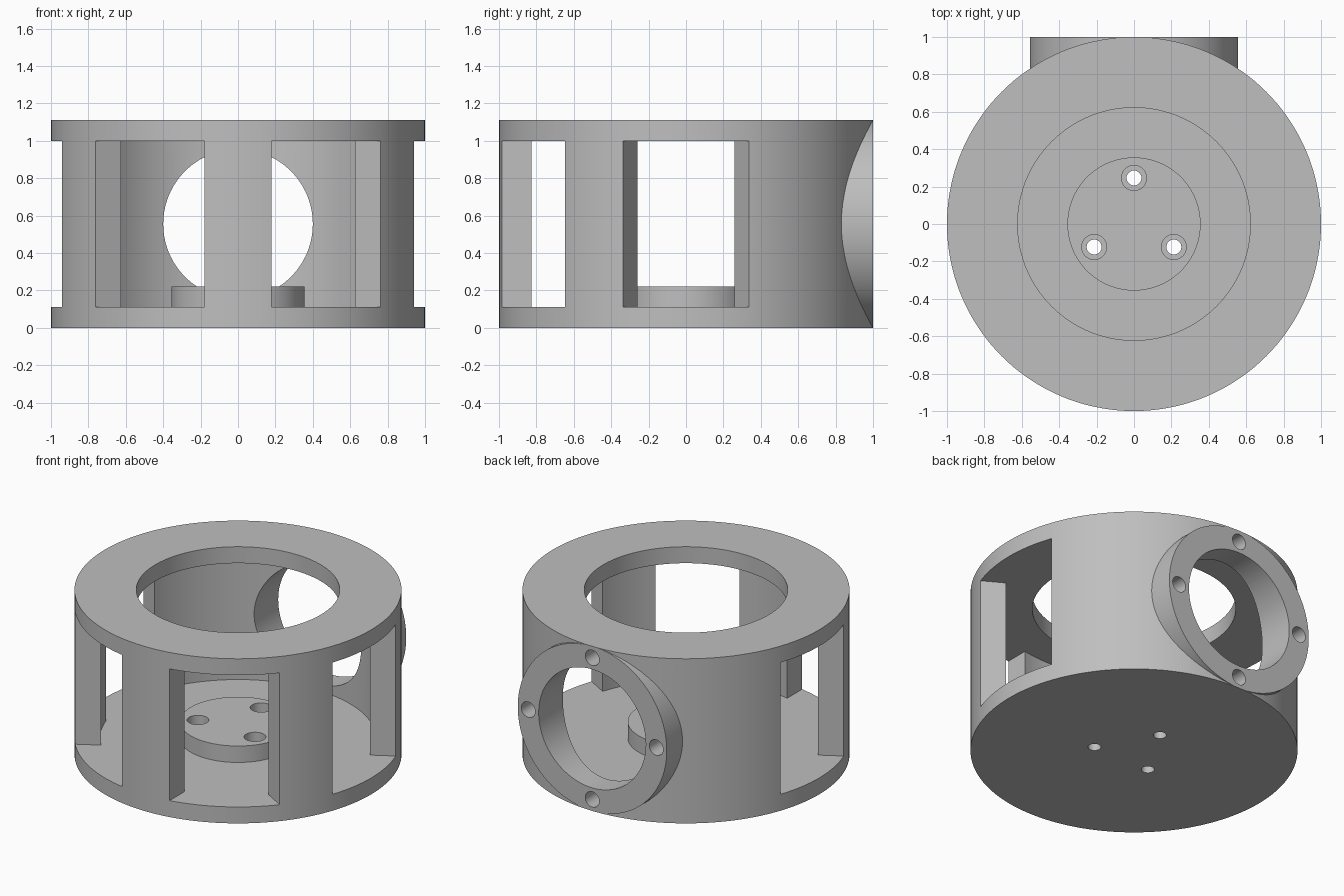
import bpy, bmesh, math
from mathutils import Matrix, Vector

cube = bpy.data.objects.get("Cube")
if cube:
    bpy.data.objects.remove(cube, do_unlink=True)

# Proportions
RADIUS, HEIGHT, PLATE = 1.0, 1.111, 0.111
INNER, OPENING, BOSS = 0.844, 0.622, 0.356
PILLAR_HALF = 0.178
MID = HEIGHT / 2
FLANGE, BORE = 0.556, 0.40

grey = bpy.data.materials.new("satin grey")
grey.use_nodes = True
colour = (0.52, 0.52, 0.52, 1)
grey.diffuse_color = colour
grey.node_tree.nodes["Principled BSDF"].inputs["Base Color"].default_value = colour


def new_object(name, bm):
    bmesh.ops.recalc_face_normals(bm, faces=bm.faces)
    mesh = bpy.data.meshes.new(name)
    bm.to_mesh(mesh)
    bm.free()
    mesh.materials.append(grey)
    obj = bpy.data.objects.new(name, mesh)
    bpy.context.collection.objects.link(obj)
    return obj


def lathe(name, profile, steps=144):
    """Closed (radius, z) profile turned about the z axis."""
    bm = bmesh.new()
    verts = [bm.verts.new((r, 0, z)) for r, z in profile]
    edges = [bm.edges.new((verts[i - 1], verts[i])) for i in range(len(verts))]
    bmesh.ops.spin(bm, geom=verts + edges, cent=(0, 0, 0), axis=(0, 0, 1),
                   angle=math.tau, steps=steps, use_merge=True)
    bmesh.ops.remove_doubles(bm, verts=bm.verts, dist=1e-5)
    bmesh.ops.dissolve_degenerate(bm, edges=bm.edges, dist=1e-6)
    return new_object(name, bm)


def cylinder(name, radius, start, end, segments=48):
    """Solid cylinder between two points."""
    start, end = Vector(start), Vector(end)
    axis = end - start
    bm = bmesh.new()
    place = Matrix.Translation((start + end) / 2) @ axis.to_track_quat('Z', 'Y').to_matrix().to_4x4()
    bmesh.ops.create_cone(bm, cap_ends=True, segments=segments, radius1=radius,
                          radius2=radius, depth=axis.length, matrix=place)
    return new_object(name, bm)


def window_wedge(name, angle):
    """Sixty-degree wedge that leaves parallel-sided pillars beside it."""
    apex = PILLAR_HALF / math.sin(math.radians(30))
    reach = 1.3
    side = (reach - apex) * math.tan(math.radians(30))
    turn = Matrix.Rotation(angle, 4, 'Z')
    bm = bmesh.new()
    face = bm.faces.new([bm.verts.new(turn @ Vector((x, y, PLATE)))
                         for x, y in ((apex, 0), (reach, -side), (reach, side))])
    top = bmesh.ops.extrude_face_region(bm, geom=[face])["geom"]
    bmesh.ops.translate(bm, vec=(0, 0, HEIGHT - 2 * PLATE),
                        verts=[v for v in top if isinstance(v, bmesh.types.BMVert)])
    return new_object(name, bm)


def cut(target, cutters):
    bpy.context.view_layer.objects.active = target
    for cutter in cutters:
        mod = target.modifiers.new("cut", 'BOOLEAN')
        mod.operation, mod.solver, mod.object = 'DIFFERENCE', 'EXACT', cutter
        bpy.ops.object.modifier_apply(modifier=mod.name)


# Drum: floor, wall and top ring in one turned profile
drum = lathe("drum_body", [(0, 0), (RADIUS, 0), (RADIUS, HEIGHT), (OPENING, HEIGHT),
                           (OPENING, HEIGHT - PLATE), (INNER, HEIGHT - PLATE),
                           (INNER, PLATE), (0, PLATE)])
boss = cylinder("floor_boss", BOSS, (0, 0, PLATE - 0.03), (0, 0, 2 * PLATE), 96)
flange = cylinder("rear_flange", FLANGE, (0, 0.5, MID), (0, RADIUS, MID), 128)

# Windows around the front and sides
windows = [window_wedge("window_cutter", math.radians(a)) for a in (0, -60, -120, 180)]
cut(drum, windows)

# Rear port with four blind screw holes
port = cylinder("port_cutter", BORE, (0, 0.4, MID), (0, 1.2, MID), 96)
hollow = cylinder("hollow_cutter", INNER + 0.02, (0, 0, -0.5), (0, 0, 2), 144)
blind = []
for i in range(4):
    a = i * math.pi / 2
    x, z = 0.478 * math.cos(a), MID + 0.478 * math.sin(a)
    blind.append(cylinder("screw_cutter", 0.052, (x, 0.85, z), (x, 1.1, z), 32))
cut(flange, [hollow, port] + blind)
cut(drum, [port] + blind)

# Three counterbored mounting holes in the floor
bolts, recesses = [], []
for i in range(3):
    a = math.radians(90 + 120 * i)
    x, y = 0.246 * math.cos(a), 0.246 * math.sin(a)
    bolts.append(cylinder("bolt_cutter", 0.04, (x, y, -0.1), (x, y, 0.4), 32))
    recesses.append(cylinder("recess_cutter", 0.067, (x, y, 0.122), (x, y, 0.4), 32))
cut(drum, bolts)
cut(boss, bolts + recesses)

# Remove helpers, then smooth the curved faces
for helper in windows + [port, hollow] + blind + bolts + recesses:
    bpy.data.objects.remove(helper, do_unlink=True)
for obj in (drum, boss, flange):
    bpy.ops.object.select_all(action='DESELECT')
    obj.select_set(True)
    bpy.context.view_layer.objects.active = obj
    bpy.ops.object.shade_smooth_by_angle(angle=math.radians(25))
